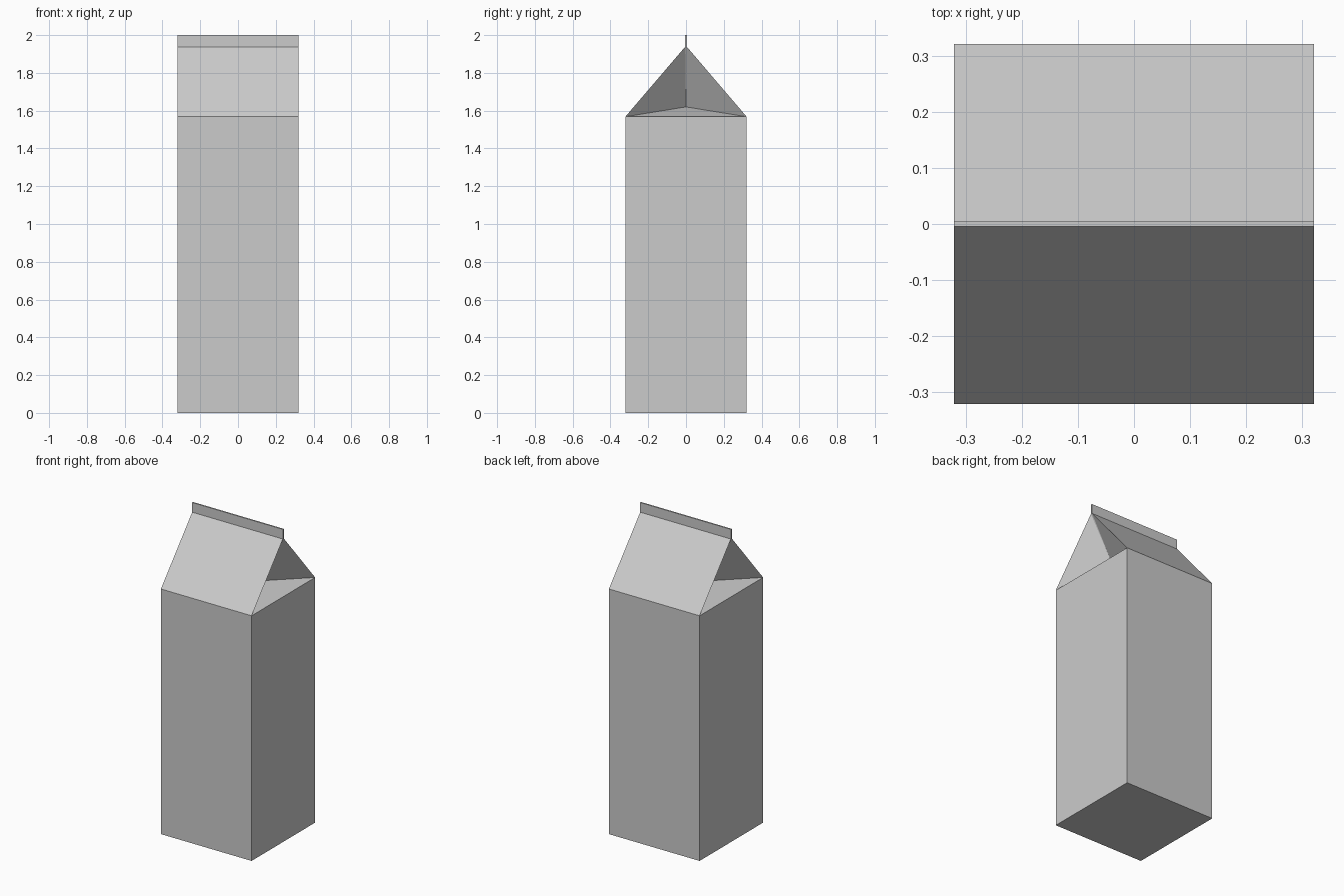
import bpy, bmesh

if "Cube" in bpy.data.objects:
    bpy.data.objects.remove(bpy.data.objects["Cube"])

H = 0.321        # half width of the carton
T = 0.0045       # half thickness of the sealed fin
Z_EAVE, Z_RIDGE, Z_TOP = 1.568, 1.938, 2.0
FOLD_IN, Z_FOLD = 0.18, 1.62   # how far the gable ends tuck inwards


def make_part(name, build):
    bm = bmesh.new()
    build(bm)
    bmesh.ops.remove_doubles(bm, verts=bm.verts, dist=1e-5)
    bmesh.ops.recalc_face_normals(bm, faces=bm.faces)
    mesh = bpy.data.meshes.new(name)
    bm.to_mesh(mesh)
    bm.free()
    obj = bpy.data.objects.new(name, mesh)
    bpy.context.collection.objects.link(obj)
    return obj


def face(bm, *points):
    bm.faces.new([bm.verts.new(p) for p in points])


def open_box(bm, half_y, z0, z1, open_side):
    # box with its top (+1) or bottom (-1) left open where it joins the roof
    bmesh.ops.create_cube(bm, size=1)
    for v in bm.verts:
        v.co = (v.co.x * 2 * H, v.co.y * 2 * half_y, z0 + (v.co.z + 0.5) * (z1 - z0))
    bm.normal_update()
    cap = [f for f in bm.faces if f.normal.z * open_side > 0.9]
    bmesh.ops.delete(bm, geom=cap, context='FACES_ONLY')


def gable(bm):
    # sloping roof panels, front and back
    for s in (-1, 1):
        face(bm, (-H, s * H, Z_EAVE), (H, s * H, Z_EAVE),
             (H, s * T, Z_RIDGE), (-H, s * T, Z_RIDGE))
    # tucked-in gusset folds at each end
    for e in (-1, 1):
        fold = (e * (H - FOLD_IN), 0, Z_FOLD)
        rim = [(e * H, -H, Z_EAVE), (e * H, -T, Z_RIDGE),
               (e * H, T, Z_RIDGE), (e * H, H, Z_EAVE)]
        for i in range(4):
            face(bm, rim[i], rim[(i + 1) % 4], fold)


# carton body
make_part("carton_body", lambda bm: open_box(bm, H, 0, Z_EAVE, 1))
# folded gable roof: normals follow the closed shape
roof = make_part("gable_roof", gable)
# thin sealed fin along the ridge
make_part("top_seal", lambda bm: open_box(bm, T, Z_RIDGE, Z_TOP, -1))

# make sure the open roof shell faces outwards
if max(p.normal.z for p in roof.data.polygons if abs(p.normal.x) < 0.01) < 0:
    roof.data.flip_normals()
